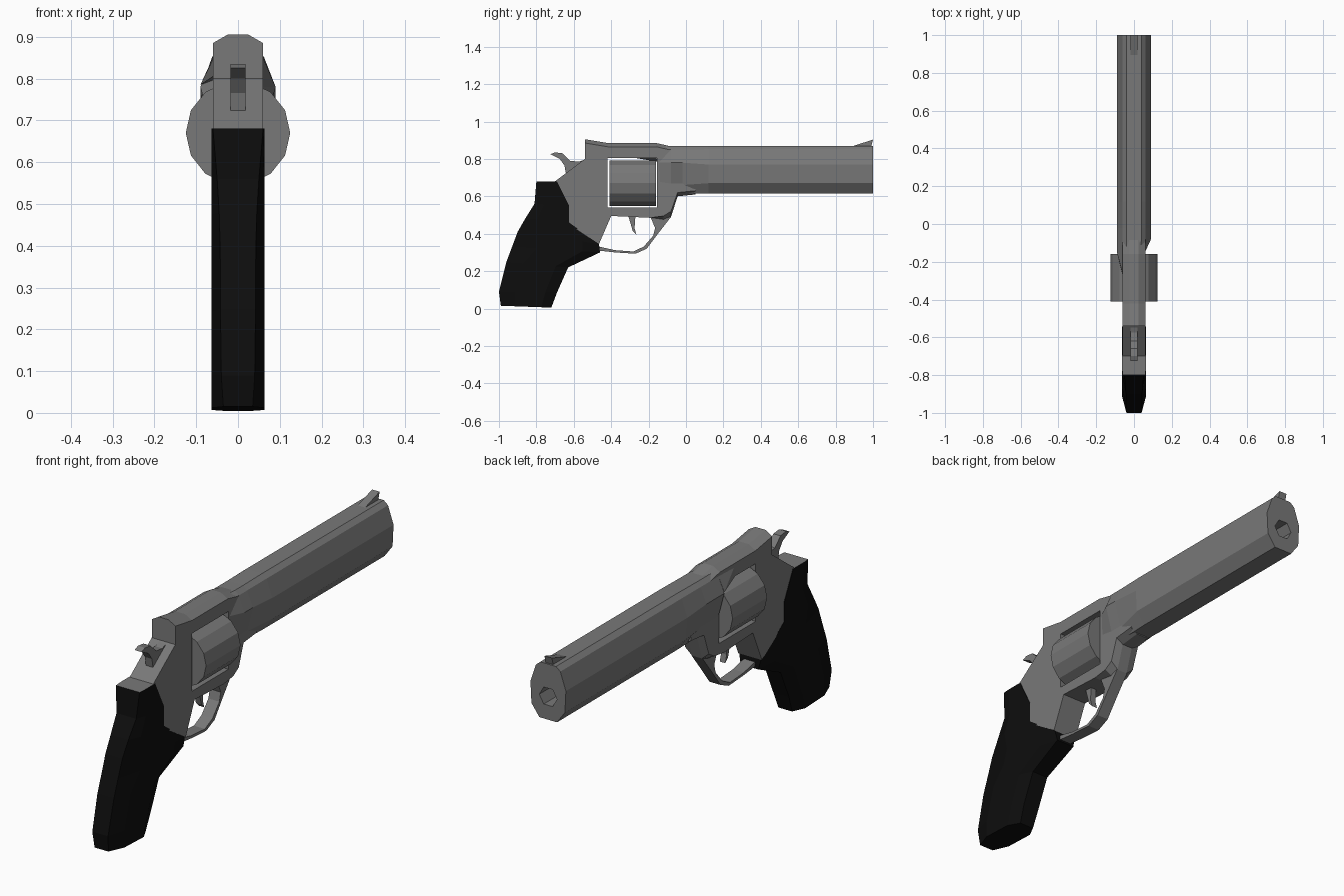
import bpy, bmesh, math
from mathutils import Vector

cube = bpy.data.objects.get("Cube")
if cube:
    bpy.data.objects.remove(cube, do_unlink=True)


def material(name, value):
    m = bpy.data.materials.new(name)
    m.use_nodes = True
    colour = (value, value, value, 1)
    m.diffuse_color = colour
    bsdf = m.node_tree.nodes["Principled BSDF"]
    bsdf.inputs["Base Color"].default_value = colour
    bsdf.inputs["Roughness"].default_value = 0.6
    return m


METAL = material("gunmetal grey", 0.19)
BLACK = material("grip black", 0.004)


def finish(name, bm, *mats):
    bmesh.ops.recalc_face_normals(bm, faces=bm.faces)
    mesh = bpy.data.meshes.new(name)
    bm.to_mesh(mesh)
    bm.free()
    ob = bpy.data.objects.new(name, mesh)
    bpy.context.collection.objects.link(ob)
    for m in mats or (METAL,):
        mesh.materials.append(m)
    return ob


def loft(rings):
    """Skin rings of equal length and cap both ends."""
    bm = bmesh.new()
    rows = [[bm.verts.new(p) for p in ring] for ring in rings]
    n = len(rows[0])
    for a, b in zip(rows, rows[1:]):
        for i in range(n):
            j = (i + 1) % n
            bm.faces.new((a[i], a[j], b[j], b[i]))
    bm.faces.new(rows[0])
    bm.faces.new(rows[-1])
    return bm


def plate(name, outline, half):
    """Side outline (y, z) extruded across x."""
    return finish(name, loft([[(x, y, z) for y, z in outline] for x in (-half, half)]))


def cut(ob, cutter):
    cutter.hide_render = True
    mod = ob.modifiers.new("cut", "BOOLEAN")
    mod.operation = "DIFFERENCE"
    mod.solver = "EXACT"
    mod.object = cutter
    bpy.context.view_layer.objects.active = ob
    bpy.ops.object.modifier_apply(modifier=mod.name)
    bpy.data.objects.remove(cutter, do_unlink=True)


def drum(name, y0, y1, z, radius, sides):
    ring = [(radius * math.cos(math.tau * i / sides), radius * math.sin(math.tau * i / sides))
            for i in range(sides)]
    return finish(name, loft([[(x, y, z + dz) for x, dz in ring] for y in (y0, y1)]))


# Frame: side outline with chamfered upper and lower front edges, then the window
frame_side = [(-.54, .905, -.02), (-.54, .80, 0), (-.70, .68, 0), (-.64, .56, 0),
              (-.64, .46, 0), (-.465, .345, 0), (-.40, .495, 0), (-.19, .485, 0),
              (-.12, .475, .02), (-.08, .49, .03), (-.045, .60, .02), (.05, .61, .02),
              (.05, .86, -.02), (-.08, .867, -.02), (-.16, .885, -.02), (-.42, .885, -.02)]
layers = ((-.06, 1), (-.025, 0), (.025, 0), (.06, 1))
frame = finish("frame", loft([[(x, y, z + k * d) for y, z, d in frame_side] for x, k in layers]))
cut(frame, plate("window_cutter", [(-.42, .54), (-.155, .54), (-.155, .805), (-.42, .805)], .3))

# Cylinder
drum("cylinder", -.41, -.16, .67, .125, 14)

# Barrel: half sections from top to bottom, blending into the frame at the rear
full = [(.04, .87), (.062, .852), (.09, .77), (.085, .67), (.045, .615)]
blend = [(.04, .868), (.06, .85), (.09, .78), (.058, .66), (.04, .615)]
slim = [(.03, .868), (.055, .85), (.058, .78), (.055, .66), (.04, .63)]


def section(y, right, left):
    return [(x, y, z) for x, z in right] + [(-x, y, z) for x, z in reversed(left)]


barrel = finish("barrel", loft([section(1, full, full), section(.12, full, full),
                                section(-.02, blend, blend), section(-.08, blend, blend),
                                section(-.15, slim, blend)]))
cut(barrel, drum("bore_cutter", .9, 1.1, .72, .045, 6))

# Left shoulder tapering back above the cylinder
shoulder = bmesh.new()
for p in ((-.09, -.15, .785), (-.06, -.15, .85), (-.05, -.15, .80),
          (-.06, -.27, .805), (-.058, -.27, .85), (-.05, -.27, .81)):
    shoulder.verts.new(p)
bmesh.ops.convex_hull(shoulder, input=shoulder.verts)
finish("left_shoulder", shoulder)

# Grip: stations of (back, front, back half width, front half width)
stations = [((-.80, .68), (-.69, .68), .06, .062), ((-.81, .56), (-.625, .55), .05, .062),
            ((-.86, .48), (-.625, .46), .045, .062), ((-.90, .41), (-.465, .345), .043, .055),
            ((-.93, .33), (-.46, .30), .042, .045), ((-.96, .25), (-.63, .22), .042, .04),
            ((-1, .09), (-.69, .085), .04, .04), ((-.99, .015), (-.72, .005), .035, .035)]
rings = []
for back, front, wb, wf in stations:
    b, f = Vector(back), Vector(front)
    half = [(wb, b), (.063, b.lerp(f, .28)), (.063, b.lerp(f, .8)), (wf, f)]
    rings.append([(w, p.x, p.y) for w, p in half] + [(-w, p.x, p.y) for w, p in reversed(half)])
grip = finish("grip", loft(rings), BLACK, METAL)
for face in grip.data.polygons:
    if face.center.z > .67 and face.normal.z > .9:
        face.material_index = 1

# Trigger guard, trigger, hammer and front sight
plate("trigger_guard", [(-.47, .31), (-.38, .30), (-.27, .293), (-.21, .32), (-.15, .40),
                        (-.08, .49), (-.19, .49), (-.165, .43), (-.175, .39), (-.225, .332),
                        (-.28, .305), (-.38, .312), (-.46, .33)], .028)
plate("trigger", [(-.31, .50), (-.295, .45), (-.285, .415), (-.265, .395),
                  (-.275, .43), (-.27, .50)], .014)
plate("hammer", [(-.725, .825), (-.70, .835), (-.66, .83), (-.62, .79), (-.575, .785),
                 (-.53, .80), (-.53, .75), (-.64, .71), (-.65, .765), (-.675, .80)], .018)
plate("front_sight", [(.88, .865), (1, .903), (.99, .865)], .019)
